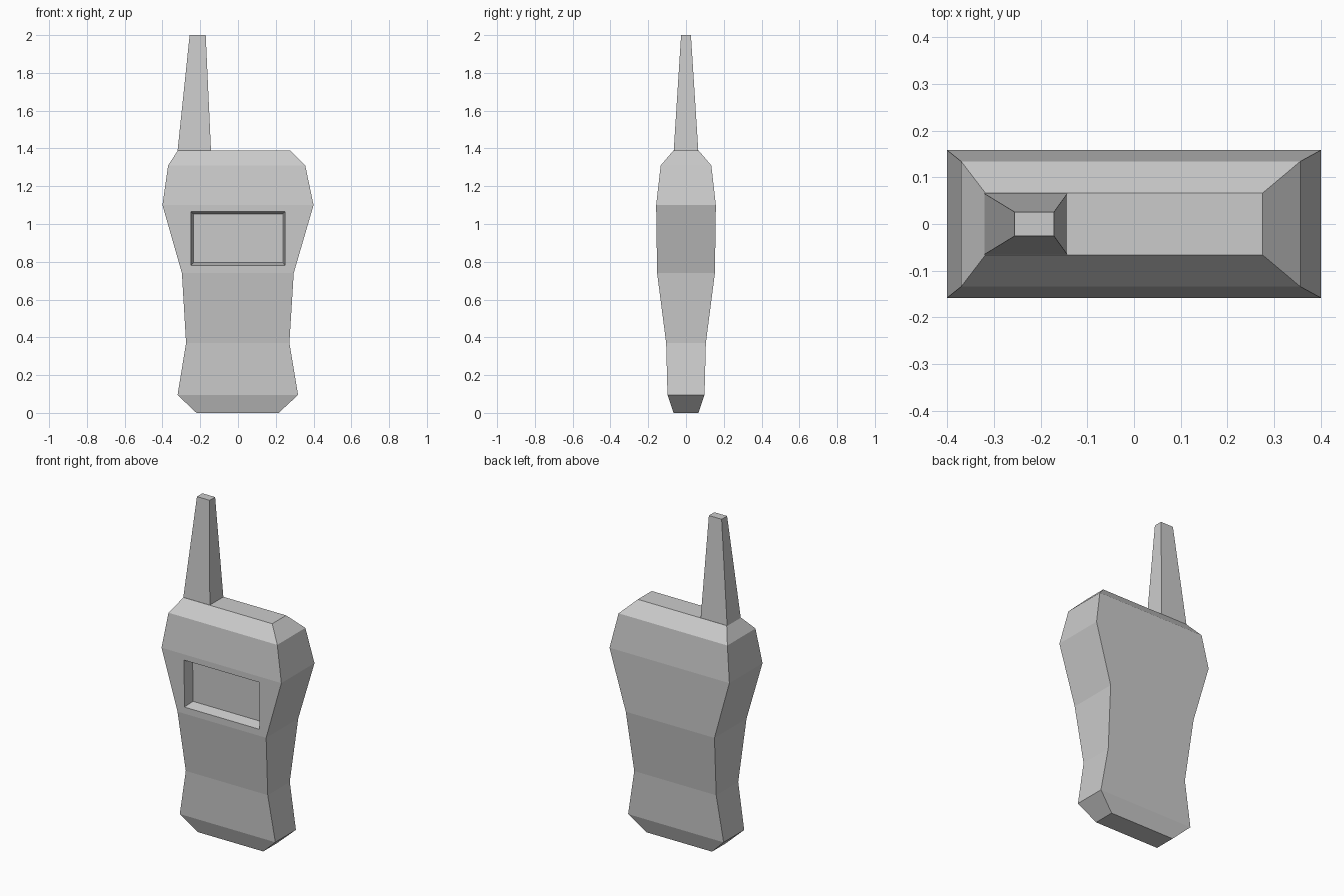
import bpy
import bmesh

cube = bpy.data.objects.get("Cube")
if cube:
    bpy.data.objects.remove(cube, do_unlink=True)

grey = bpy.data.materials.new("light_grey")
grey.use_nodes = True
colour = (0.6, 0.6, 0.6, 1)
grey.diffuse_color = colour
grey.node_tree.nodes["Principled BSDF"].inputs["Base Color"].default_value = colour


def loft(sections):
    """Skin rectangular sections (z, left x, right x, half depth) with end caps."""
    bm = bmesh.new()
    rings = []
    for z, x0, x1, d in sections:
        corners = ((x0, -d), (x1, -d), (x1, d), (x0, d))
        rings.append([bm.verts.new((x, y, z)) for x, y in corners])
    for low, high in zip(rings, rings[1:]):
        for i in range(4):
            j = (i + 1) % 4
            bm.faces.new((low[i], low[j], high[j], high[i]))
    bm.faces.new(reversed(rings[0]))
    bm.faces.new(rings[-1])
    return bm


def finish(bm, name):
    bmesh.ops.recalc_face_normals(bm, faces=bm.faces)
    mesh = bpy.data.meshes.new(name)
    bm.to_mesh(mesh)
    bm.free()
    mesh.materials.append(grey)
    obj = bpy.data.objects.new(name, mesh)
    bpy.context.collection.objects.link(obj)


def place_rectangle(face, x0, x1, z0, z1, y_at):
    """Move a quad's corners onto an upright rectangle."""
    mid = face.calc_center_median()
    for v in face.verts:
        x = x0 if v.co.x < mid.x else x1
        z = z0 if v.co.z < mid.z else z1
        v.co = (x, y_at(z), z)


# Handset body
body = loft([
    (0.0, -0.22, 0.215, 0.066),
    (0.095, -0.32, 0.318, 0.098),
    (0.37, -0.275, 0.272, 0.105),
    (0.74, -0.297, 0.295, 0.153),
    (1.10, -0.40, 0.40, 0.158),
    (1.31, -0.37, 0.356, 0.134),
    (1.39, -0.318, 0.275, 0.066),
])

# Recessed screen in the broad front panel
def panel_y(z):
    return -0.153 - 0.005 * (z - 0.74) / 0.36


screen = next(f for f in body.faces
              if f.calc_center_median().y < -0.15)
bmesh.ops.inset_individual(body, faces=[screen], thickness=0.03)
place_rectangle(screen, -0.25, 0.25, 0.78, 1.065, panel_y)
bmesh.ops.inset_individual(body, faces=[screen], thickness=0.01)
place_rectangle(screen, -0.236, 0.238, 0.795, 1.053, lambda z: panel_y(z) + 0.062)
finish(body, "handset_body")

# Tapered aerial on the right shoulder
aerial = loft([
    (1.388, -0.32, -0.143, 0.065),
    (2.0, -0.256, -0.171, 0.026),
])
finish(aerial, "aerial")
